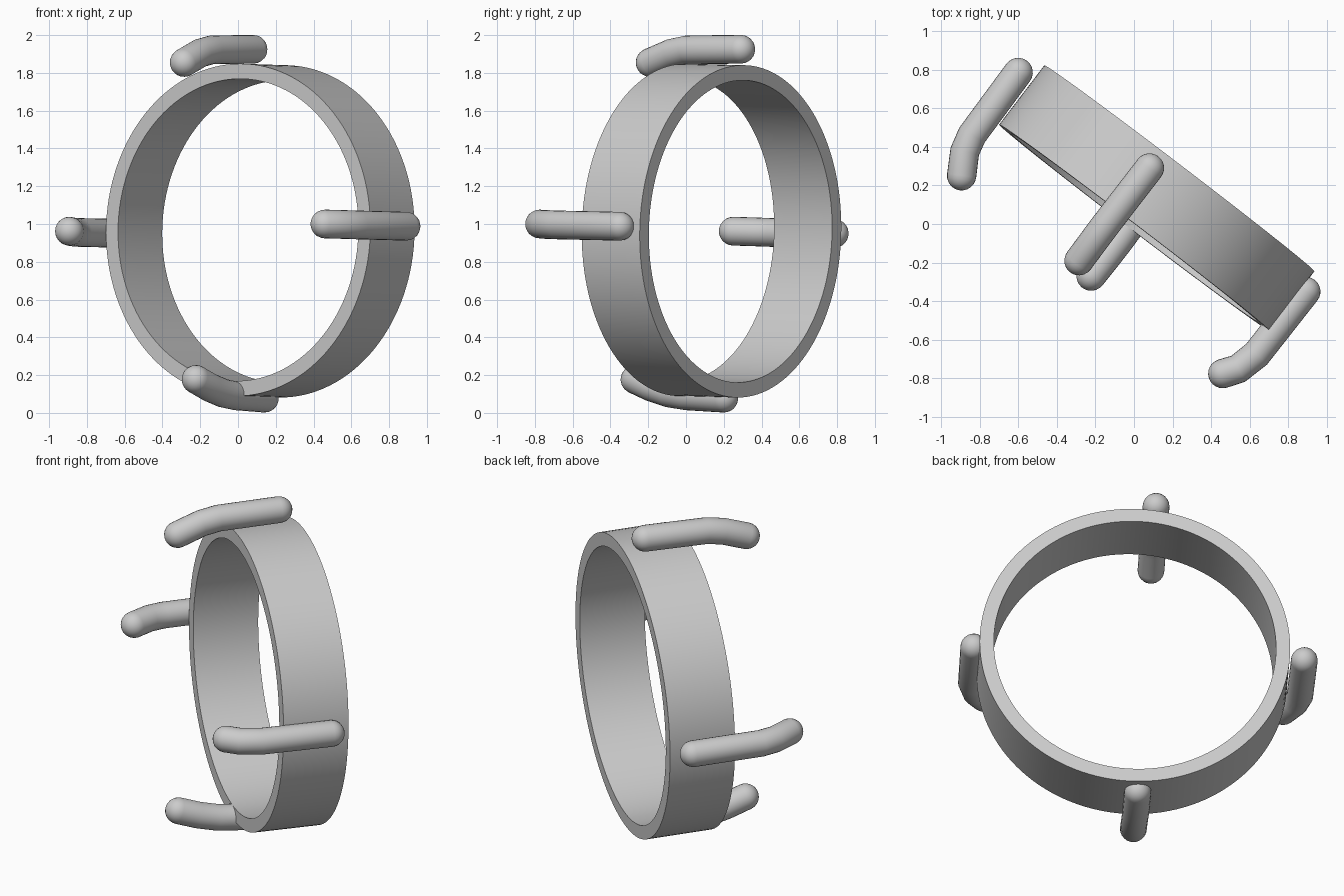
import bpy, bmesh, math
from mathutils import Vector

if "Cube" in bpy.data.objects:
    bpy.data.objects.remove(bpy.data.objects["Cube"])


def finish(name, bm, angle):
    bmesh.ops.recalc_face_normals(bm, faces=bm.faces)
    mesh = bpy.data.meshes.new(name)
    bm.to_mesh(mesh)
    bm.free()
    obj = bpy.data.objects.new(name, mesh)
    bpy.context.collection.objects.link(obj)
    bpy.ops.object.select_all(action='DESELECT')
    obj.select_set(True)
    bpy.context.view_layer.objects.active = obj
    bpy.ops.object.shade_smooth_by_angle(angle=math.radians(angle))
    return obj


def bridge(bm, a, b):
    n = len(a)
    for i in range(n):
        j = (i + 1) % n
        bm.faces.new((a[i], a[j], b[j], b[i]))


def circle(bm, centre, axis, radius, sides):
    side = axis.cross(Vector((0, 0, 1))).normalized()
    up = side.cross(axis).normalized()
    return [bm.verts.new(centre + radius * (math.cos(t) * side + math.sin(t) * up))
            for t in (2 * math.pi * i / sides for i in range(sides))]


def band(name, centre, axis, outer, inner, width, sides=128):
    """Flat-sided hoop: rectangular section revolved around its axis."""
    bm = bmesh.new()
    half = axis * width / 2
    loops = [circle(bm, centre + o, axis, r, sides)
             for r, o in ((outer, -half), (outer, half), (inner, half), (inner, -half))]
    for k in range(4):
        bridge(bm, loops[k], loops[(k + 1) % 4])
    return finish(name, bm, 30)


def prong(name, points, radius=0.076, sides=24, dome=6):
    """Round rod swept along a path, with domed ends."""
    pts = [Vector(p) for p in points]
    dirs = [(b - a).normalized() for a, b in zip(pts, pts[1:])]
    tangents = [dirs[0]] + [(a + b).normalized() for a, b in zip(dirs, dirs[1:])] + [dirs[-1]]
    angles = [math.pi / 2 * k / dome for k in range(1, dome)]
    stations = [(pts[0] - dirs[0] * radius * math.cos(t), dirs[0], radius * math.sin(t))
                for t in angles]
    stations += [(p, t, radius) for p, t in zip(pts, tangents)]
    stations += [(pts[-1] + dirs[-1] * radius * math.cos(t), dirs[-1], radius * math.sin(t))
                 for t in reversed(angles)]
    bm = bmesh.new()
    loops = [circle(bm, c, t, r, sides) for c, t, r in stations]
    for a, b in zip(loops, loops[1:]):
        bridge(bm, a, b)
    for loop, tip in ((loops[0], pts[0] - dirs[0] * radius),
                      (loops[-1], pts[-1] + dirs[-1] * radius)):
        v = bm.verts.new(tip)
        for i in range(sides):
            bm.faces.new((loop[i], loop[(i + 1) % sides], v))
    return finish(name, bm, 40)


# Hoop, turned sideways and leaning back very slightly
axis = Vector((0.606, 0.795, -0.02)).normalized()
band("hoop", Vector((0.118, 0.135, 0.965)), axis, 0.88, 0.80, 0.386)

# Four bent prongs gripping the hoop, listed from back end to front tip
prong("top_prong", [(0.08, 0.29, 1.925), (-0.14, 0.005, 1.922),
                    (-0.20, -0.075, 1.905), (-0.285, -0.19, 1.855)])
prong("left_prong", [(-0.60, 0.785, 0.95), (-0.84, 0.46, 0.955),
                     (-0.877, 0.375, 0.958), (-0.893, 0.25, 0.962)])
prong("right_prong", [(0.89, -0.35, 0.988), (0.635, -0.675, 0.995),
                      (0.54, -0.75, 0.998), (0.46, -0.775, 1.0)])
prong("bottom_prong", [(0.14, 0.20, 0.078), (-0.01, 0.005, 0.09),
                       (-0.08, -0.09, 0.105), (-0.15, -0.18, 0.135),
                       (-0.222, -0.27, 0.177)])
